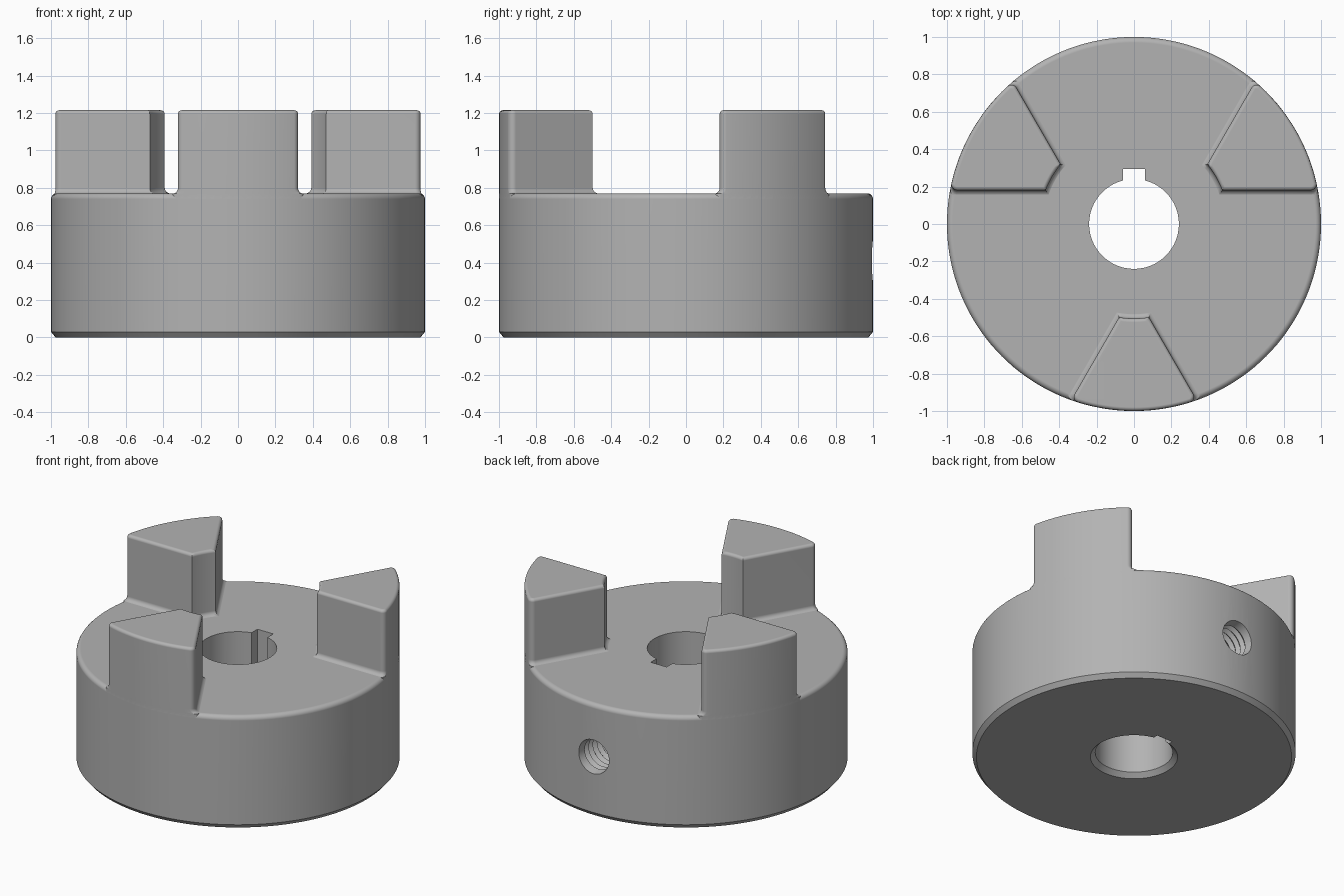
import bpy
import bmesh
from math import cos, sin, pi, sqrt, atan2, radians
from mathutils import Matrix, Vector

if "Cube" in bpy.data.objects:
    bpy.data.objects.remove(bpy.data.objects["Cube"], do_unlink=True)

DECK, TOP, ROUND = 0.77, 1.215, 0.03
HALF = radians(30)      # jaw sides lean this far from the jaw axis

steel = bpy.data.materials.new("steel grey")
steel.use_nodes = True
steel.diffuse_color = (0.45, 0.45, 0.45, 1)
steel.node_tree.nodes["Principled BSDF"].inputs["Base Color"].default_value = (0.45, 0.45, 0.45, 1)


def loft(name, rings, matrix=Matrix()):
    """Closed solid skinned through rings of equal point count."""
    bm = bmesh.new()
    loops = [[bm.verts.new(matrix @ Vector(p)) for p in ring] for ring in rings]
    n = len(loops[0])
    for a, b in zip(loops, loops[1:]):
        for i in range(n):
            j = (i + 1) % n
            bm.faces.new((a[i], a[j], b[j], b[i]))
    bm.faces.new(loops[0][::-1])
    bm.faces.new(loops[-1])
    bmesh.ops.recalc_face_normals(bm, faces=bm.faces)
    mesh = bpy.data.meshes.new(name)
    bm.to_mesh(mesh)
    bm.free()
    mesh.materials.append(steel)
    obj = bpy.data.objects.new(name, mesh)
    bpy.context.collection.objects.link(obj)
    return obj


def lathe(name, profile, segments, matrix=Matrix()):
    turns = [2 * pi * i / segments for i in range(segments)]
    return loft(name, [[(r * cos(t), r * sin(t), z) for t in turns] for r, z in profile], matrix)


def jaw_section(d, z):
    """Jaw outline at height z, grown by d (negative shrinks the outside too)."""
    side, inner = 0.18 - d, 0.505 - d
    outer, corner = 0.9993 + min(d, 0), 0.03 + min(d, 0)
    # half outline as (radius, angle from jaw axis): inner arc, corner, outer arc
    end = HALF + atan2(-side, sqrt(inner ** 2 - side ** 2))
    half = [(inner, end * k / 4) for k in range(5)]
    cq = -(side + corner)
    cp = sqrt((outer - corner) ** 2 - cq ** 2)
    last = atan2(cq, cp)
    for k in range(6):
        t = pi / 2 + (last - pi / 2) * k / 5
        p, q = cp + corner * cos(t), cq + corner * sin(t)
        half.append((sqrt(p * p + q * q), HALF + atan2(q, p)))
    half += [(outer, (last + HALF) * (1 - k / 8)) for k in range(1, 9)]
    other = [(r, -t) for r, t in half[-2:0:-1]]
    return [(r * sin(t), -r * cos(t), z) for r, t in half + other]


def combine(target, tool, operation):
    mod = target.modifiers.new(operation.lower(), "BOOLEAN")
    mod.operation, mod.solver, mod.object = operation, "EXACT", tool
    bpy.context.view_layer.objects.active = target
    bpy.ops.object.modifier_apply(modifier=mod.name)
    bpy.data.objects.remove(tool, do_unlink=True)


quarter = [pi / 2 * k / 5 for k in range(6)]

# Round body with chamfered foot and rounded rim
rim = [(1 - ROUND + ROUND * cos(t), DECK - ROUND + ROUND * sin(t)) for t in quarter]
hub = lathe("coupling_hub", [(0.975, 0), (1, 0.03)] + rim, 144)

# Three jaws with base fillet and rounded top edge
levels = [(ROUND, DECK - 0.06)]
levels += [(ROUND * (1 - sin(t)), DECK - 0.001 + ROUND * (1 - cos(t))) for t in quarter]
levels += [(0.02 * (cos(t) - 1), TOP - 0.02 + 0.02 * sin(t)) for t in quarter]
for i in range(3):
    jaw = loft("jaw", [jaw_section(d, z) for d, z in levels], Matrix.Rotation(2 * pi * i / 3, 4, "Z"))
    combine(hub, jaw, "UNION")

# Bore, flared at the foot
bore = lathe("bore_cutter", [(0.29, -0.02), (0.24, 0.03), (0.24, 1)], 64)
combine(hub, bore, "DIFFERENCE")

# Keyway
keyway = loft("keyway_cutter", [[(-0.06, 0.1, z), (0.06, 0.1, z), (0.06, 0.295, z), (-0.06, 0.295, z)]
                                for z in (-0.1, 1)])
combine(hub, keyway, "DIFFERENCE")

# Threaded set screw hole from the back into the keyway
thread = [(0.105 if k % 2 else 0.125, 0.2 + 0.0225 * k) for k in range(34)] + [(0.125, 1.05)]
screw = lathe("screw_cutter", thread, 40,
              Matrix.Translation((0, 0, 0.41)) @ Matrix.Rotation(-pi / 2, 4, "X"))
combine(hub, screw, "DIFFERENCE")

# Smooth rounds, flat planes
bpy.ops.object.select_all(action="DESELECT")
hub.select_set(True)
bpy.context.view_layer.objects.active = hub
bpy.ops.object.shade_smooth_by_angle(angle=radians(32))
weighted = hub.modifiers.new("weighted normals", "WEIGHTED_NORMAL")
weighted.keep_sharp = True
